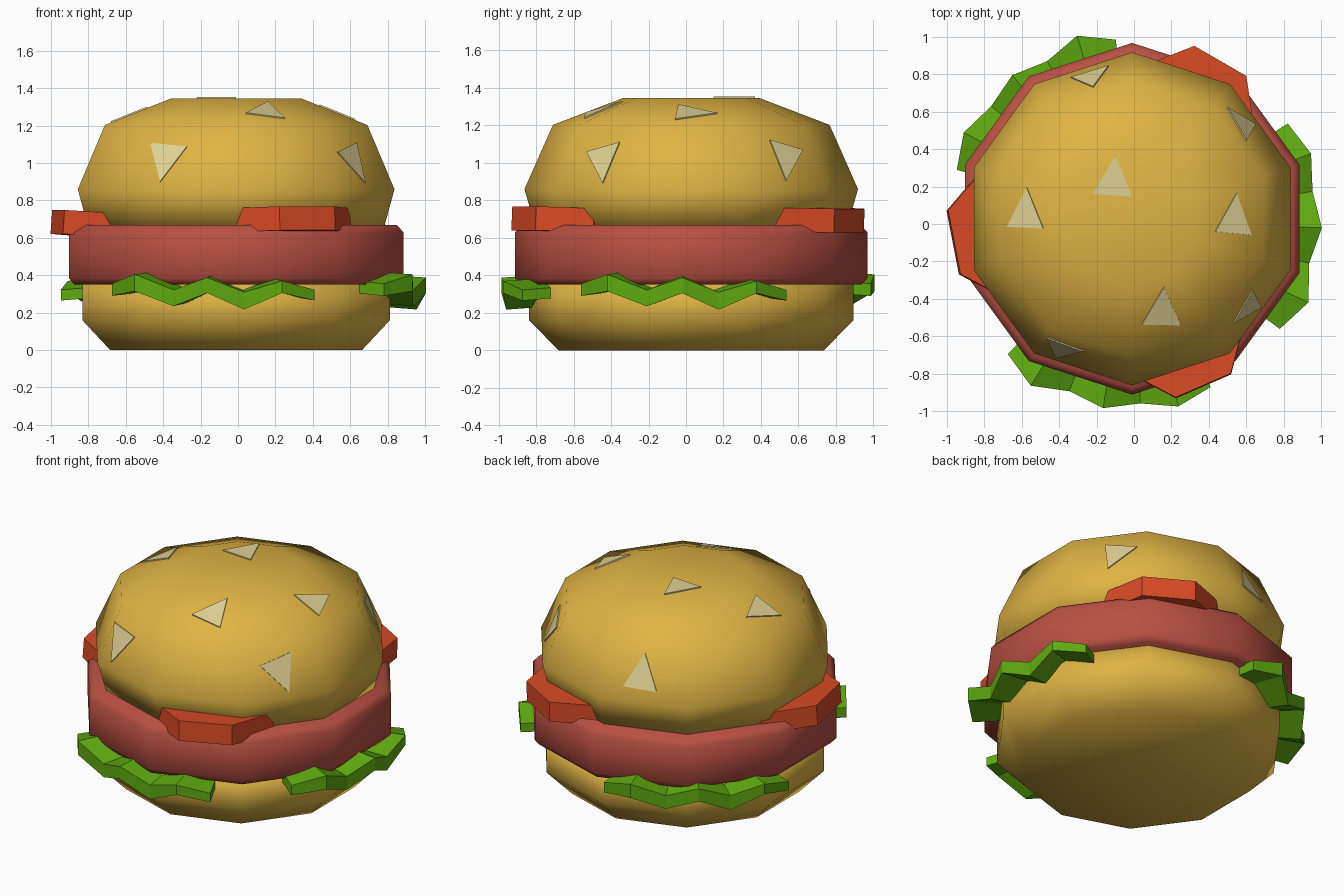
import bpy, math
from mathutils import Vector, Matrix
from mathutils.bvhtree import BVHTree

if "Cube" in bpy.data.objects:
    bpy.data.objects.remove(bpy.data.objects["Cube"])


def material(name, color):
    m = bpy.data.materials.new(name)
    m.diffuse_color = (*color, 1)
    m.use_nodes = True
    m.node_tree.nodes["Principled BSDF"].inputs["Base Color"].default_value = m.diffuse_color
    return m


BUN = material("toasted bun", (0.745, 0.456, 0.058))
SEED = material("pale seed", (0.74, 0.63, 0.29))
MEAT = material("patty red brown", (0.485, 0.08, 0.054))
TOMATO = material("tomato red", (0.69, 0.069, 0.019))
LEAF = material("lettuce green", (0.114, 0.402, 0.005))
CX, CY = -0.01, 0.028


def add(name, verts, faces, mat, smooth=False):
    me = bpy.data.meshes.new(name)
    me.from_pydata([tuple(v) for v in verts], [], faces)
    me.materials.append(mat)
    for p in me.polygons:
        p.use_smooth = smooth
    ob = bpy.data.objects.new(name, me)
    bpy.context.collection.objects.link(ob)
    return ob


def turned(name, profile, mat, n=10):
    """Ten-sided lathe of (radius, z) pairs, listed from the bottom up."""
    verts, faces = [], []
    for r, z in profile:
        for k in range(n):
            a = math.pi / 2 + 2 * math.pi * k / n
            verts.append((CX + r * math.cos(a), CY + r * math.sin(a), z))
    for i in range(len(profile) - 1):
        for k in range(n):
            j = (k + 1) % n
            faces.append((i * n + k, i * n + j, i * n + n + j, i * n + n + k))
    faces.append(tuple(reversed(range(n))))
    faces.append(tuple(range(len(verts) - n, len(verts))))
    return add(name, verts, faces, mat, True)


# Buns and patty
turned("bottom_bun", [(0.708, 0), (0.865, 0.16), (0.865, 0.37)], BUN)
turned("patty", [(0.91, 0.35), (0.94, 0.385), (0.94, 0.63), (0.905, 0.668)], MEAT)
top_bun = turned("top_bun", [(0.833, 0.66), (0.89, 0.86), (0.738, 1.203), (0.364, 1.346)], BUN)


# Tomato slices: (facing angle, centre x, y, z, radius, tilt)
slices = [(191, -0.612, -0.03, 0.66, 0.40, 4),
          (-66.6, 0.238, -0.56, 0.69, 0.37, 2.5),
          (60, 0.294, 0.582, 0.70, 0.37, -1.5)]
for i, (ang, x, y, z, r, tilt) in enumerate(slices):
    n = 7
    mat = (Matrix.Translation((x, y, z)) @ Matrix.Rotation(math.radians(ang), 4, 'Z')
           @ Matrix.Rotation(math.radians(-tilt), 4, 'Y'))
    verts = []
    for h in (-0.064, 0.064):
        for k in range(n):
            a = 2 * math.pi * (k + 0.5) / n
            verts.append(mat @ Vector((r * math.cos(a), r * math.sin(a), h)))
    faces = [(k, (k + 1) % n, n + (k + 1) % n, n + k) for k in range(n)]
    faces += [tuple(reversed(range(n))), tuple(range(n, 2 * n))]
    add(f"tomato_slice_{i + 1}", verts, faces, TOMATO)


# Wavy lettuce strips: (outer radius, top z, bottom z) along the arc
wave = [(0.975, 0.355, 0.290), (1.035, 0.405, 0.315), (0.97, 0.322, 0.235),
        (1.012, 0.388, 0.305), (0.975, 0.310, 0.217), (1.02, 0.370, 0.305),
        (0.98, 0.322, 0.265)]
for i, ang in enumerate((-99, -2, 129.5)):
    verts, faces = [], []
    for k, (r, zt, zb) in enumerate(wave):
        a = math.radians(ang + (k - 3) * 11.4)
        for rr, z in ((0.78, zt + 0.015), (0.78, zb + 0.015), (r, zb), (r, zt)):
            verts.append((-0.007 + rr * math.cos(a), 0.015 + rr * math.sin(a), z))
    for k in range(len(wave) - 1):
        for j in range(4):
            a, b = 4 * k + j, 4 * k + (j + 1) % 4
            faces.append((a, b, b + 4, a + 4))
    e = len(verts) - 4
    faces += [(3, 2, 1, 0), (e, e + 1, e + 2, e + 3)]
    add(f"lettuce_{i + 1}", verts, faces, LEAF)


# Triangular seeds lying on the top bun: (centre, tip)
seeds = [((-0.11, 0.223, 1.346), (-0.10, 0.37, 1.346)),
         ((-0.577, 0.05, 1.255), (-0.57, 0.20, 1.255)),
         ((0.537, 0.02, 1.27), (0.55, 0.16, 1.27)),
         ((0.15, -0.473, 1.275), (0.16, -0.34, 1.33)),
         ((-0.23, 0.787, 1.00), (-0.22, 0.74, 1.12)),
         ((0.58, 0.533, 1.033), (0.63, 0.53, 0.93)),
         ((0.61, -0.44, 1.02), (0.66, -0.44, 0.92)),
         ((-0.383, -0.66, 1.03), (-0.41, -0.70, 0.90))]
bvh = BVHTree.FromPolygons([v.co for v in top_bun.data.vertices],
                           [tuple(p.vertices) for p in top_bun.data.polygons])
for i, (c, tip) in enumerate(seeds):
    c, tip = Vector(c), Vector(tip)
    p, nrm = bvh.find_nearest(c)[:2]
    up = tip - c
    up = (up - nrm * up.dot(nrm)).normalized()
    side = nrm.cross(up)
    tri = [p + up * 0.145, p - up * 0.07 + side * 0.105, p - up * 0.07 - side * 0.105]
    verts = [v - nrm * 0.001 for v in tri] + [v + nrm * 0.007 for v in tri]
    add(f"seed_{i + 1}", verts,
        [(2, 1, 0), (3, 4, 5), (0, 1, 4, 3), (1, 2, 5, 4), (2, 0, 3, 5)], SEED)
